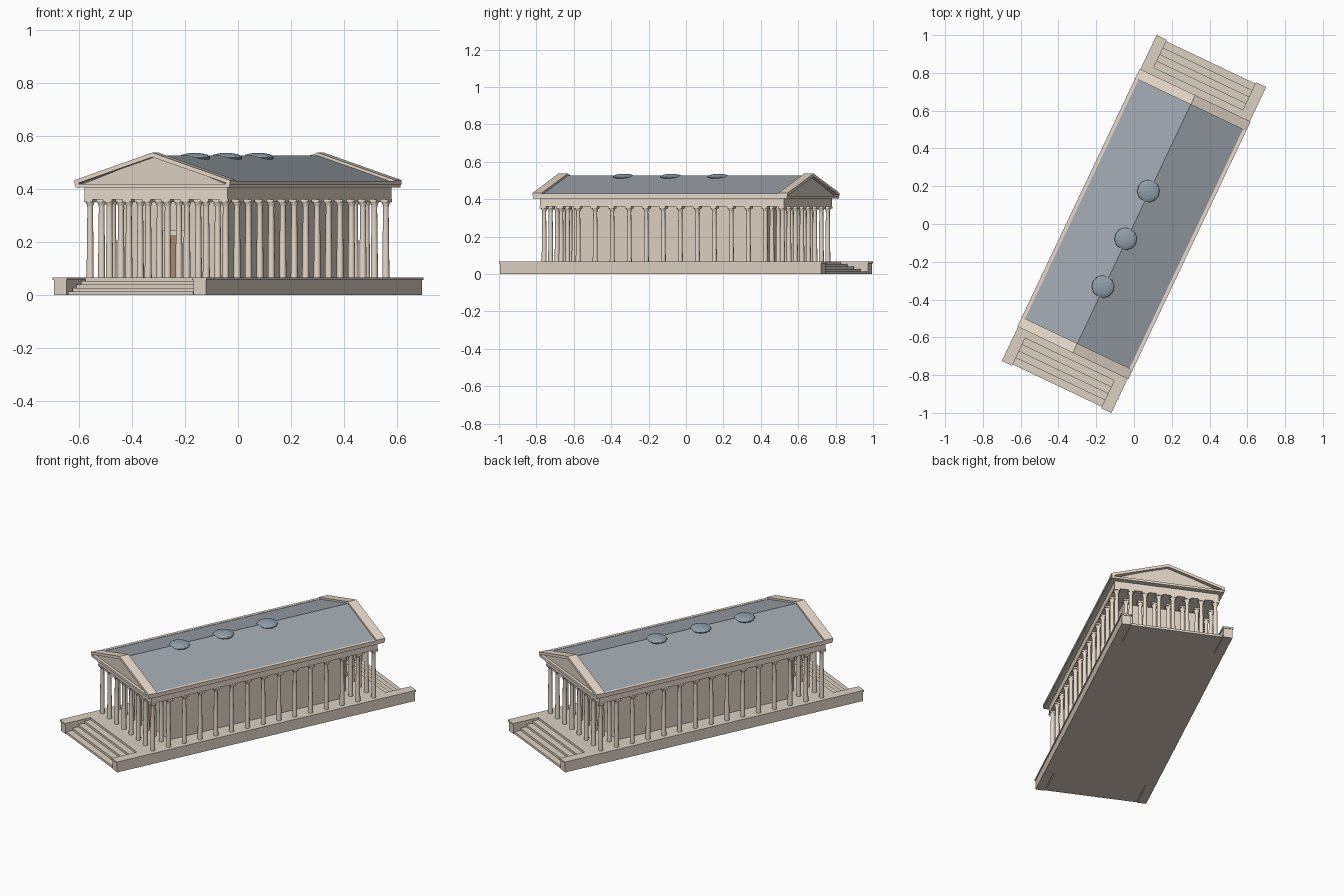
import bpy, bmesh, math
from mathutils import Matrix

if "Cube" in bpy.data.objects:
    bpy.data.objects.remove(bpy.data.objects["Cube"])

ROT = Matrix.Rotation(math.radians(-25.4), 4, 'Z')


def material(name, r, g, b):
    m = bpy.data.materials.new(name)
    m.diffuse_color = (r, g, b, 1)
    m.use_nodes = True
    m.node_tree.nodes["Principled BSDF"].inputs["Base Color"].default_value = m.diffuse_color
    return m


STONE = material("stone", 0.72, 0.64, 0.54)
PALE = material("pale_stone", 0.80, 0.70, 0.59)
SLATE = material("slate", 0.34, 0.38, 0.42)
GLASS = material("dome_glass", 0.28, 0.35, 0.41)
WOOD = material("door_wood", 0.40, 0.25, 0.16)


def finish(name, bm, mat, smooth=False):
    bmesh.ops.recalc_face_normals(bm, faces=bm.faces[:])
    me = bpy.data.meshes.new(name)
    bm.to_mesh(me)
    bm.free()
    me.materials.append(mat)
    ob = bpy.data.objects.new(name, me)
    bpy.context.collection.objects.link(ob)
    ob.matrix_world = ROT
    if smooth:
        bpy.context.view_layer.objects.active = ob
        ob.select_set(True)
        bpy.ops.object.shade_smooth_by_angle(angle=math.radians(40))
        ob.select_set(False)
    return ob


def add_box(bm, x0, x1, y0, y1, z0, z1):
    m = Matrix.Translation(((x0 + x1) / 2, (y0 + y1) / 2, (z0 + z1) / 2))
    m = m @ Matrix.Diagonal((x1 - x0, y1 - y0, z1 - z0, 1))
    bmesh.ops.create_cube(bm, size=1, matrix=m)


def box(name, mat, *dims):
    bm = bmesh.new()
    add_box(bm, *dims)
    return finish(name, bm, mat)


def prism(name, mat, profile, y0, y1):
    """Extrude an xz profile along y."""
    bm = bmesh.new()
    f = bm.faces.new([bm.verts.new((x, y0, z)) for x, z in profile])
    ext = bmesh.ops.extrude_face_region(bm, geom=[f])
    vs = [v for v in ext["geom"] if isinstance(v, bmesh.types.BMVert)]
    bmesh.ops.translate(bm, verts=vs, vec=(0, y1 - y0, 0))
    return finish(name, bm, mat)


W, L, TOP = 0.321, 0.955, 0.066
CHEEK, STAIR = 0.06, 0.755

# podium with stair cheeks and a thin projecting trim
for name, inset, z0, z1 in (("podium", 0.004, 0, 0.056), ("podium_trim", 0, 0.056, TOP)):
    bm = bmesh.new()
    wi, li = W - inset, L - inset
    add_box(bm, -wi, wi, -STAIR, STAIR, z0, z1)
    for sx in (-1, 1):
        for sy in (-1, 1):
            xs = sorted((sx * wi, sx * (W - CHEEK + inset)))
            ys = sorted((sy * STAIR, sy * li))
            add_box(bm, *xs, *ys, z0, z1)
    finish(name, bm, STONE)

# stairs at both ends
N = 5
for side, s in (("front", -1), ("back", 1)):
    bm = bmesh.new()
    for i in range(N):
        outer = L - 0.008 - i * (L - 0.008 - STAIR) / N
        add_box(bm, -W + CHEEK, W - CHEEK, *sorted((s * (STAIR - 0.01), s * outer)),
                i * TOP / N, (i + 1) * TOP / N)
    finish(side + "_stairs", bm, STONE)

# inner hall with door
box("hall", STONE, -0.21, 0.21, -0.56, 0.56, TOP, 0.365)
box("door", WOOD, -0.036, 0.036, -0.566, -0.55, TOP, 0.222)
box("door_lintel", PALE, -0.052, 0.052, -0.574, -0.55, 0.222, 0.245)
for side, s in (("left", -1), ("right", 1)):
    box(side + "_door_jamb", PALE, *sorted((s * 0.036, s * 0.046)), -0.571, -0.55, TOP, 0.222)

# colonnade: one lathed column repeated
CX, CY = 0.283, 0.705
PROFILE = [(0.0135, TOP), (0.0125, 0.18), (0.0105, 0.33), (0.0115, 0.338), (0.017, 0.350)]


def column(bm, x, y, sides=12):
    rings = [[bm.verts.new((x + r * math.cos(a), y + r * math.sin(a), z))
              for a in (2 * math.pi * k / sides for k in range(sides))] for r, z in PROFILE]
    for lo, hi in zip(rings, rings[1:]):
        for k in range(sides):
            n = (k + 1) % sides
            bm.faces.new((lo[k], lo[n], hi[n], hi[k]))
    bm.faces.new(rings[0])
    bm.faces.new(rings[-1])
    add_box(bm, x - 0.018, x + 0.018, y - 0.018, y + 0.018, 0.350, 0.361)


xs = [-CX + 2 * CX * i / 7 for i in range(8)]
ys = [-CY + 2 * CY * i / 14 for i in range(15)]
spots = {"outer_columns": [(x, y) for x in xs for y in (-CY, CY)]
         + [(x, y) for x in (-CX, CX) for y in ys[1:-1]],
         "porch_columns": [(x, y) for x in xs[1:-1] for y in (ys[1], ys[-2])]}
for name, pts in spots.items():
    bm = bmesh.new()
    for x, y in pts:
        column(bm, x, y)
    finish(name, bm, PALE, smooth=True)

# entablature and cornice
EW, EL = 0.325, 0.755
box("entablature", PALE, -0.299, 0.299, -0.721, 0.721, 0.36, 0.406)
box("cornice", PALE, -EW + 0.003, EW - 0.003, -EL + 0.003, EL - 0.003, 0.405, 0.418)
for side, s in (("left", -1), ("right", 1)):
    box(side + "_gutter", PALE, *sorted((s * 0.306, s * EW)), -EL, EL, 0.416, 0.43)

# roof, pediments and raking cornices
prism("roof", SLATE, [(-0.312, 0.415), (0.312, 0.415), (0.312, 0.426), (0, 0.526), (-0.312, 0.426)],
      -0.72, 0.72)
for side, s in (("front", -1), ("back", 1)):
    prism(side + "_pediment", STONE, [(-0.31, 0.415), (0.31, 0.415), (0, 0.526)], s * 0.71, s * 0.735)
    prism(side + "_raking_cornice", PALE,
          [(-EW, 0.417), (0, 0.520), (EW, 0.417), (EW, 0.433), (0, 0.537), (-EW, 0.433)],
          s * 0.70, s * EL)

# shallow skylight domes along the ridge
for i, y in enumerate((-0.37, -0.09, 0.19)):
    bm = bmesh.new()
    bmesh.ops.create_uvsphere(bm, u_segments=12, v_segments=8, radius=0.06,
                              matrix=Matrix.Translation((-0.006, y, 0.518)) @ Matrix.Diagonal((1, 1, 0.3, 1)))
    finish("skylight_dome_%d" % (i + 1), bm, GLASS)
